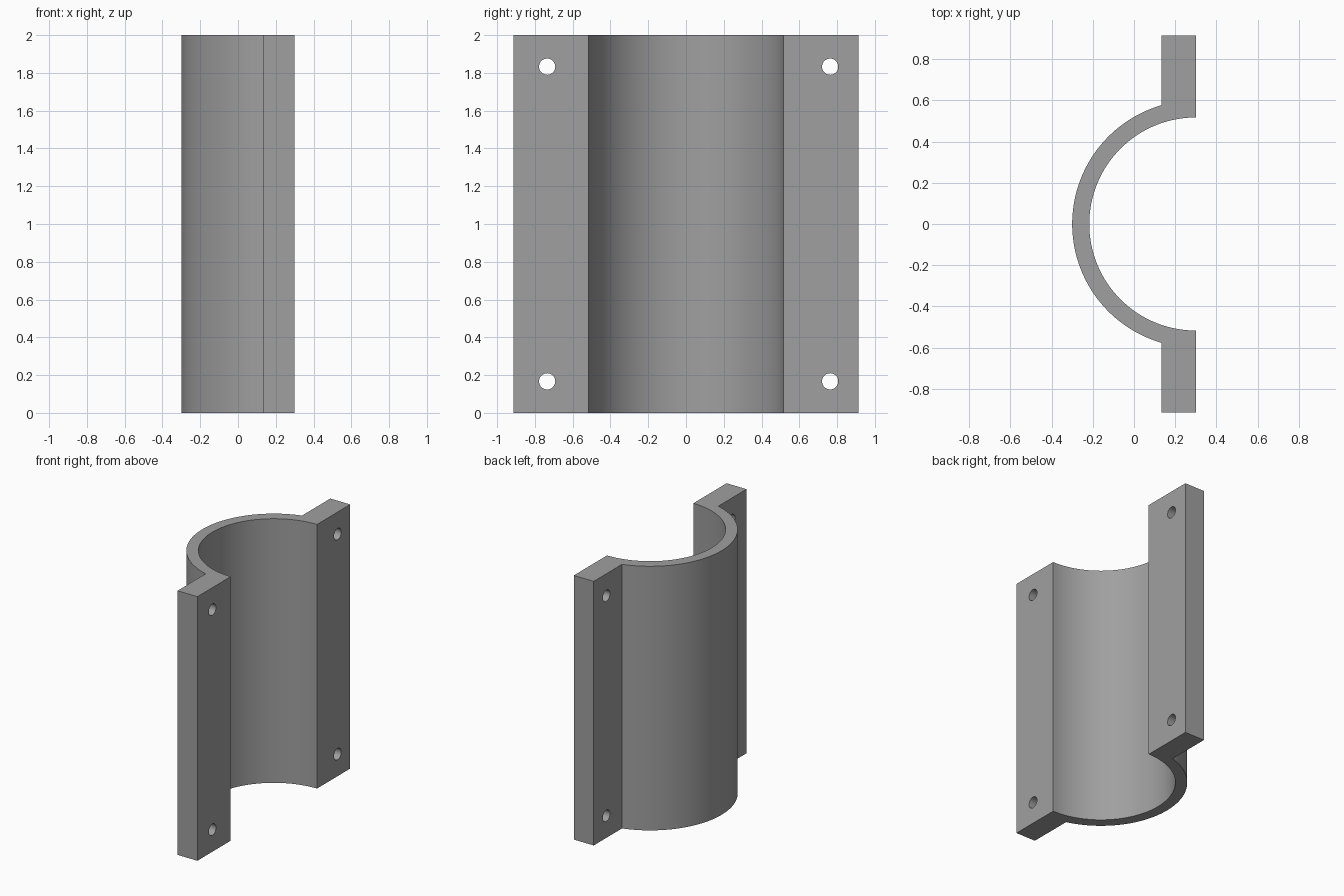
import bpy, bmesh, math

if "Cube" in bpy.data.objects:
    bpy.data.objects.remove(bpy.data.objects["Cube"])

HEIGHT = 2.0
CX = 0.30                    # arc axis, also the flat mating plane
R_OUT, R_IN = 0.60, 0.517
FLANGE_X, FLANGE_Y = 0.133, 0.914
HOLE_R = 0.043

grey = bpy.data.materials.new("grey")
grey.diffuse_color = (0.35, 0.35, 0.35, 1)
grey.use_nodes = True
grey.node_tree.nodes["Principled BSDF"].inputs["Base Color"].default_value = grey.diffuse_color


def arc(radius, a0, a1, n):
    return [(CX + radius * math.cos(a0 + (a1 - a0) * i / n),
             radius * math.sin(a0 + (a1 - a0) * i / n)) for i in range(n + 1)]


def make_object(name, bm):
    bmesh.ops.recalc_face_normals(bm, faces=bm.faces[:])
    mesh = bpy.data.meshes.new(name)
    bm.to_mesh(mesh)
    bm.free()
    mesh.materials.append(grey)
    obj = bpy.data.objects.new(name, mesh)
    bpy.context.collection.objects.link(obj)
    return obj


# Half-pipe profile with a flange at each end, extruded upward
corner = math.acos((FLANGE_X - CX) / R_OUT)
profile = [(CX, FLANGE_Y), (FLANGE_X, FLANGE_Y)]
profile += arc(R_OUT, corner, 2 * math.pi - corner, 64)
profile += [(FLANGE_X, -FLANGE_Y), (CX, -FLANGE_Y)]
profile += arc(R_IN, 1.5 * math.pi, 0.5 * math.pi, 64)

bm = bmesh.new()
base = bm.faces.new([bm.verts.new((x, y, 0)) for x, y in profile])
top = bmesh.ops.extrude_face_region(bm, geom=[base])
bmesh.ops.translate(bm, vec=(0, 0, HEIGHT),
                    verts=[v for v in top["geom"] if isinstance(v, bmesh.types.BMVert)])
clamp = make_object("half_pipe_clamp", bm)

# Four bolt hole cutters through the flanges
bm = bmesh.new()
for y in (-0.735, 0.763):
    for z in (0.167, 1.833):
        ring = [bm.verts.new((0.05, y + HOLE_R * math.cos(a), z + HOLE_R * math.sin(a)))
                for a in (2 * math.pi * i / 32 for i in range(32))]
        ext = bmesh.ops.extrude_face_region(bm, geom=[bm.faces.new(ring)])
        bmesh.ops.translate(bm, vec=(0.35, 0, 0),
                            verts=[v for v in ext["geom"] if isinstance(v, bmesh.types.BMVert)])
cutter = make_object("bolt_hole_cutter", bm)
cutter.hide_render = True

cut = clamp.modifiers.new("bolt_holes", "BOOLEAN")
cut.operation = "DIFFERENCE"
cut.solver = "EXACT"
cut.object = cutter

# Apply the cut, then smooth the curved walls
bpy.context.view_layer.objects.active = clamp
clamp.select_set(True)
bpy.ops.object.modifier_apply(modifier=cut.name)
bpy.data.objects.remove(cutter)
bpy.ops.object.shade_smooth_by_angle(angle=math.radians(30))
